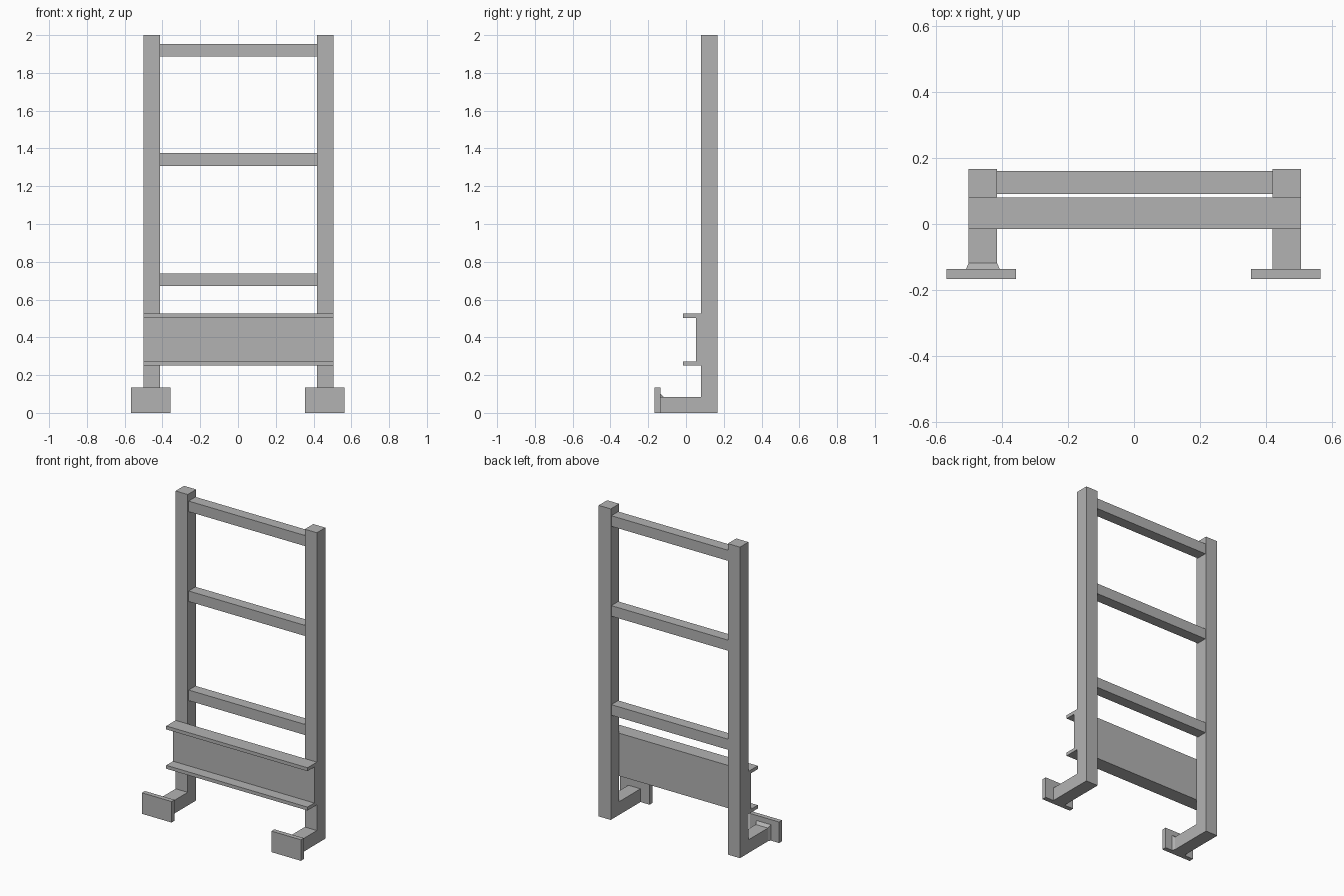
import bpy
import bmesh

cube = bpy.data.objects.get("Cube")
if cube:
    bpy.data.objects.remove(cube, do_unlink=True)

steel = bpy.data.materials.new("plain grey steel")
steel.use_nodes = True
GREY = (0.45, 0.45, 0.45, 1)
steel.diffuse_color = GREY
steel.node_tree.nodes["Principled BSDF"].inputs["Base Color"].default_value = GREY


def finish(name, bm):
    bmesh.ops.recalc_face_normals(bm, faces=bm.faces)
    mesh = bpy.data.meshes.new(name)
    bm.to_mesh(mesh)
    bm.free()
    mesh.materials.append(steel)
    obj = bpy.data.objects.new(name, mesh)
    bpy.context.collection.objects.link(obj)
    return obj


def extrude(name, section, axis, start, end):
    """Extrude a flat (y, z) section along x, or an (x, z) section along y."""
    bm = bmesh.new()
    place = (lambda p: (start, *p)) if axis == "x" else (lambda p: (p[0], start, p[1]))
    face = bm.faces.new([bm.verts.new(place(p)) for p in section])
    moved = bmesh.ops.extrude_face_region(bm, geom=[face])["geom"]
    step = (end - start, 0, 0) if axis == "x" else (0, end - start, 0)
    bmesh.ops.translate(bm, vec=step,
                        verts=[v for v in moved if isinstance(v, bmesh.types.BMVert)])
    return finish(name, bm)


def rect(a0, a1, b0, b1):
    return [(a0, b0), (a1, b0), (a1, b1), (a0, b1)]


# Upright posts, each with its foot arm and stop plate
POST_W = 0.086
POST_FRONT, POST_BACK = 0.08, 0.166
PLATE_FRONT, PLATE_BACK = -0.166, -0.136
leg_section = [(PLATE_BACK, 0), (POST_BACK, 0), (POST_BACK, 2),
               (POST_FRONT, 2), (POST_FRONT, 0.085), (PLATE_BACK, 0.085)]
for side, inner, plate_x in (("right", -0.414, -0.462), ("left", 0.419, 0.459)):
    outer = inner + (POST_W if inner > 0 else -POST_W)
    extrude(side + "_post_and_foot", leg_section, "x", min(inner, outer), max(inner, outer))
    extrude(side + "_foot_plate", rect(plate_x - 0.105, plate_x + 0.105, 0, 0.135),
            "y", PLATE_FRONT, PLATE_BACK)

# Rungs between the posts
for name, z in (("lower", 0.705), ("middle", 1.342), ("upper", 1.92)):
    extrude(name + "_rung", rect(0.09, 0.16, z - 0.034, z + 0.034), "x", -0.414, 0.419)

# Channel beam with its open side to the front
LIP, WEB = -0.015, 0.054
extrude("channel_beam", [(LIP, 0.25), (POST_FRONT, 0.25), (POST_FRONT, 0.525),
                         (LIP, 0.525), (LIP, 0.503), (WEB, 0.503),
                         (WEB, 0.272), (LIP, 0.272)], "x", -0.5, 0.505)

# Flared weld collar where the right foot meets its plate
bm = bmesh.new()
rings = [[bm.verts.new((x, y, z)) for x, z in shape] for y, shape in (
    (PLATE_BACK, rect(-0.508, -0.406, 0, 0.102)),
    (-0.118, rect(-0.5, -0.414, 0, 0.085)))]
for ring in rings:
    bm.faces.new(ring)
for i in range(4):
    j = (i + 1) % 4
    bm.faces.new((rings[0][i], rings[0][j], rings[1][j], rings[1][i]))
finish("right_foot_weld", bm)
